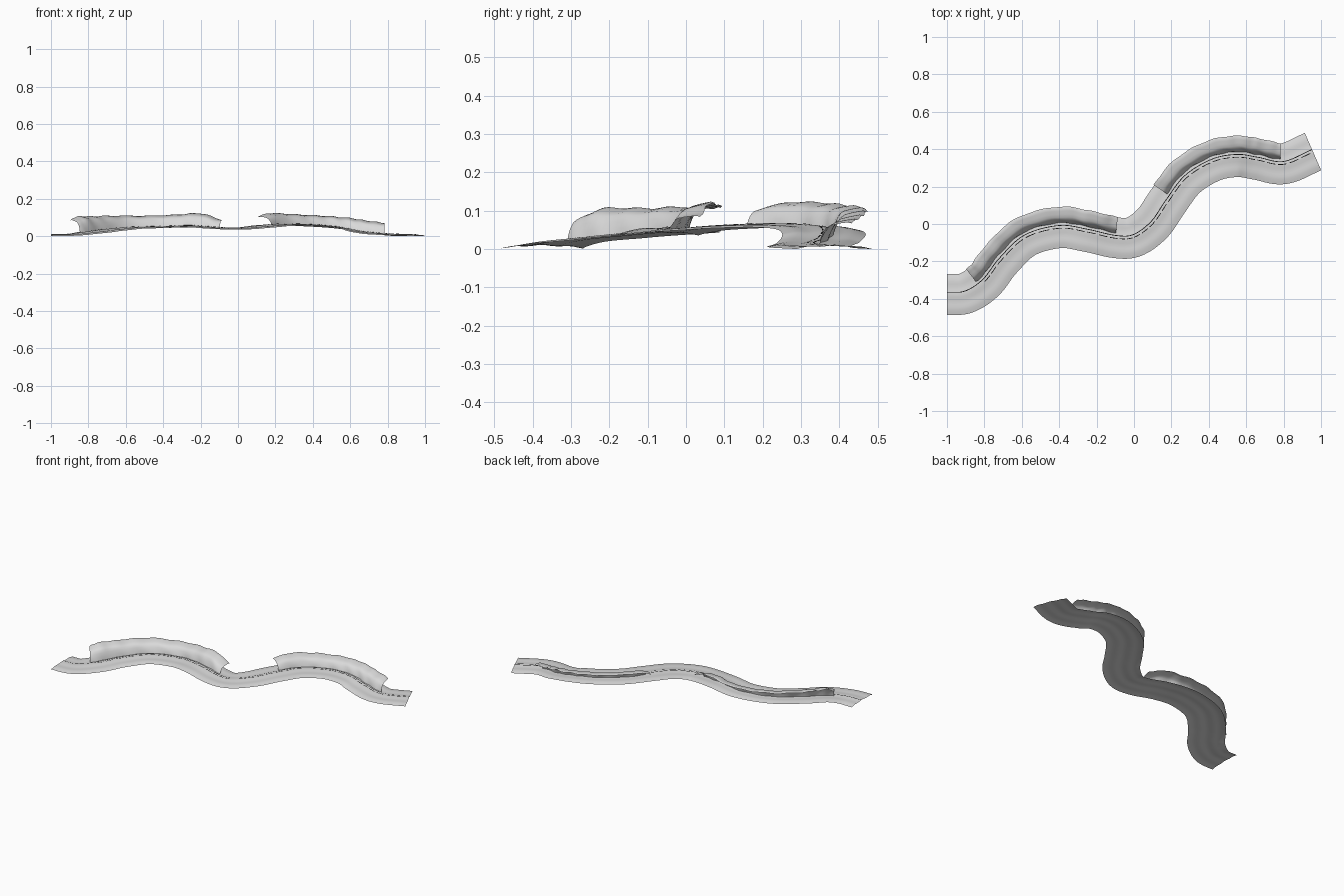
import bpy, bmesh, math
from mathutils import Vector

cube = bpy.data.objects.get("Cube")
if cube:
    bpy.data.objects.remove(cube, do_unlink=True)


def material(name, rgb, rough=0.8):
    m = bpy.data.materials.new(name)
    m.use_nodes = True
    m.diffuse_color = (*rgb, 1)
    bsdf = next(n for n in m.node_tree.nodes if n.type == 'BSDF_PRINCIPLED')
    bsdf.inputs["Base Color"].default_value = (*rgb, 1)
    bsdf.inputs["Roughness"].default_value = rough
    return m


GREY = material("pale_grey", (0.7, 0.7, 0.7))
BLACK = material("line_black", (0.005, 0.005, 0.005))

# Centre path of the winding road
PATH = [Vector(p) for p in (
    (-1.0, -.377, .009), (-.9, -.37, .011), (-.8, -.305, .024), (-.71, -.19, .036),
    (-.58, -.07, .047), (-.4, -.02, .052), (-.25, -.04, .056), (-.1, -.073, .046),
    (0, -.068, .044), (.1, .005, .054), (.18, .12, .062), (.28, .25, .065),
    (.42, .335, .06), (.55, .36, .047), (.66, .345, .025), (.8, .322, .013),
    (.957, .387, .008))]
STEPS = 10
HALF = .109


def smooth_path(pts):
    ext = [2 * pts[0] - pts[1]] + pts + [2 * pts[-1] - pts[-2]]
    ext[0].y = pts[0].y
    out = []
    for a, b, c, d in zip(ext, ext[1:], ext[2:], ext[3:]):
        for i in range(STEPS):
            t = i / STEPS
            out.append(.5 * (2 * b + (c - a) * t + (2 * a - 5 * b + 4 * c - d) * t * t
                             + (3 * b - a - 3 * c + d) * t ** 3))
    return out + [pts[-1]]


LINE = smooth_path(PATH)


def side(i):
    """Level direction across the road, toward the back."""
    a, b = LINE[max(i - 1, 0)], LINE[min(i + 1, len(LINE) - 1)]
    d = b - a
    n = Vector((-d.y, d.x, 0)).normalized()
    if i == 0:
        n = Vector((0, 1, 0))
    return n


def crown(u):
    """Road surface sags toward its edges and ripples a little."""
    v = u / HALF
    return -.007 * v * v + .0015 * math.cos(v * 9)


def blend(x, table):
    for (x0, v0), (x1, v1) in zip(table, table[1:]):
        if x <= x1:
            t = max(0, (x - x0) / (x1 - x0))
            return v0 + (v1 - v0) * t
    return table[-1][1]


def sheet(name, rows, mat):
    bm = bmesh.new()
    grid = [[bm.verts.new(p) for p in row] for row in rows]
    for r0, r1 in zip(grid, grid[1:]):
        for j in range(len(r0) - 1):
            bm.faces.new((r0[j], r1[j], r1[j + 1], r0[j + 1])).smooth = True
    me = bpy.data.meshes.new(name)
    bm.to_mesh(me)
    bm.free()
    me.materials.append(mat)
    ob = bpy.data.objects.new(name, me)
    bpy.context.scene.collection.objects.link(ob)
    return ob


def surface_point(i, u, lift=0):
    return LINE[i] + side(i) * u + Vector((0, 0, crown(u) + lift))


# Road bed
across = [HALF * (k / 8 - 1) for k in range(17)]
sheet("road", [[surface_point(i, u) for u in across] for i in range(len(LINE))], GREY)


# Painted centre lines
def stripe(name, first, last, u, width):
    rows = [[surface_point(i, u + s * width / 2, .0015) for s in (-1, 1)]
            for i in range(first, last + 1)]
    sheet(name, rows, BLACK)


stripe("solid_line", 0, len(LINE) - 1, .012, .004)
for n, i in enumerate(range(2 * STEPS, len(LINE) - 4, 4)):
    stripe(f"dash_{n}", i, i + 3, -.003, .004)

# Overhanging banks: a steep face from the road, then a shelf leaning outward
PROFILE = [(.026, 0), (.03, .25), (.038, .5), (.046, .68), (.056, .77),
           (.072, .83), (.09, .92), (.104, 1), (.112, .98)]


def bank(name, x_from, x_to, heights):
    rows = []
    for i, p in enumerate(LINE):
        if not x_from <= p.x <= x_to:
            continue
        h = blend(p.x, heights) + .002 * math.sin(i * 1.1)
        rows.append([surface_point(i, u + .002 * math.sin(i * .9 + 4 * f), h * f)
                     for u, f in PROFILE])
    sheet(name, rows, GREY)


bank("lower_bank", -.83, -.095, [(-.83, .075), (-.78, .088), (-.7, .076), (-.5, .066),
                                 (-.33, .068), (-.23, .076), (-.16, .062), (-.1, .045)])
bank("upper_bank", .195, .79, [(.2, .05), (.24, .066), (.4, .06), (.55, .062),
                               (.65, .067), (.79, .062)])
